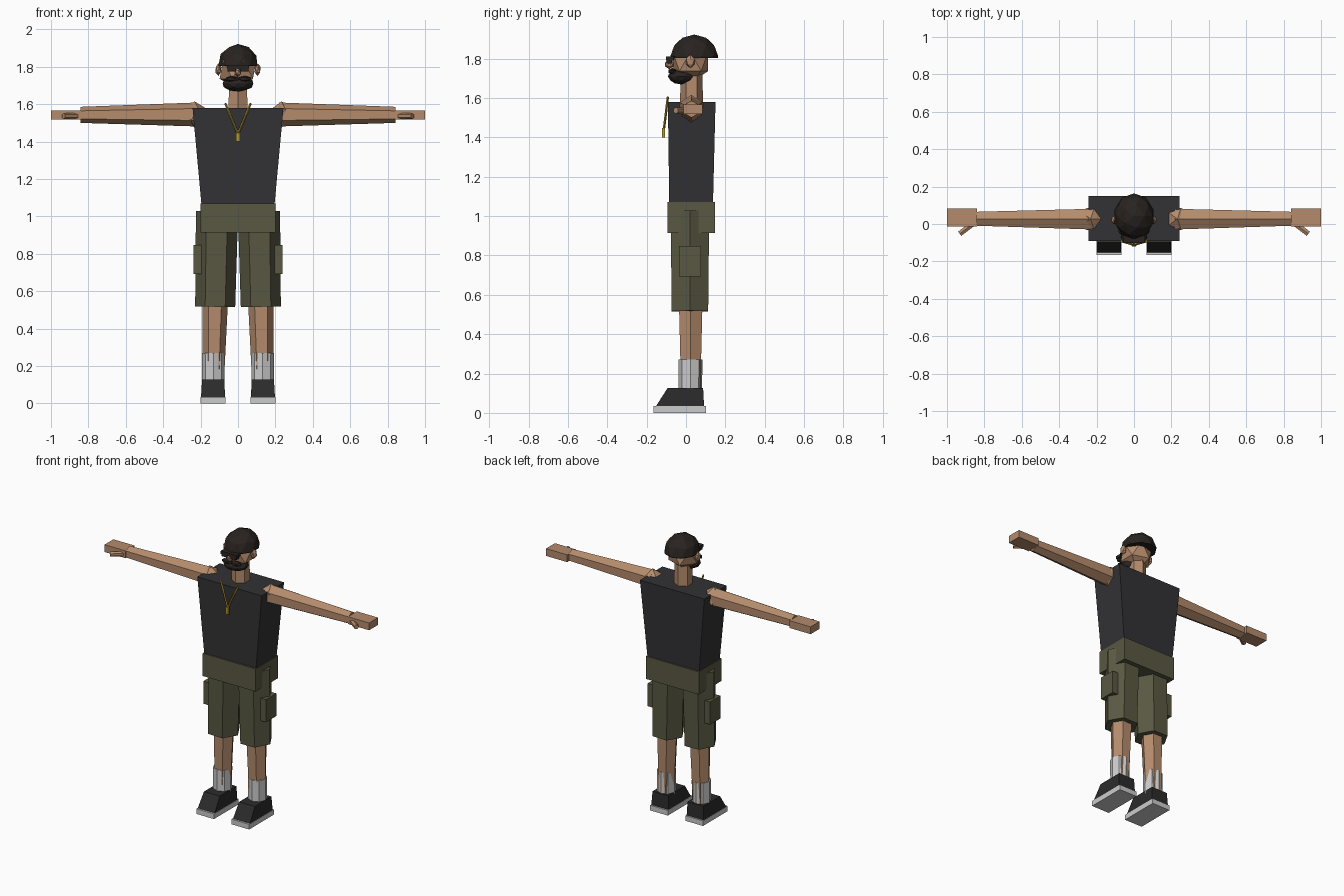
import bpy, bmesh
from math import cos, sin, tau
from mathutils import Vector, Matrix

if "Cube" in bpy.data.objects:
    bpy.data.objects.remove(bpy.data.objects["Cube"])


def material(name, *rgb):
    m = bpy.data.materials.new(name)
    m.diffuse_color = (*rgb, 1)
    m.use_nodes = True
    m.node_tree.nodes["Principled BSDF"].inputs["Base Color"].default_value = m.diffuse_color
    return m


SKIN = material("skin", .46, .26, .15)
SHIRT = material("shirt_cloth", .032, .032, .035)
OLIVE = material("shorts_cloth", .10, .098, .055)
BLACK = material("shoe_black", .024, .024, .025)
HAIR = material("dark_hair", .022, .017, .014)
GOLD = material("gold", .48, .31, .03)


def finish(name, bm, mat=None):
    bmesh.ops.recalc_face_normals(bm, faces=bm.faces)
    me = bpy.data.meshes.new(name)
    bm.to_mesh(me)
    bm.free()
    ob = bpy.data.objects.new(name, me)
    bpy.context.collection.objects.link(ob)
    if mat:
        me.materials.append(mat)
    return ob


def loft(name, low, high, mat=None):
    """Closed solid between two rings of points."""
    bm = bmesh.new()
    a = [bm.verts.new(p) for p in low]
    b = [bm.verts.new(p) for p in high]
    n = len(a)
    bm.faces.new(a)
    bm.faces.new(b)
    for i in range(n):
        j = (i + 1) % n
        bm.faces.new((a[i], a[j], b[j], b[i]))
    return finish(name, bm, mat)


def rect(x0, x1, y0, y1, z):
    return [(x0, y0, z), (x1, y0, z), (x1, y1, z), (x0, y1, z)]


def box(name, x0, x1, y0, y1, z0, z1, mat=None):
    return loft(name, rect(x0, x1, y0, y1, z0), rect(x0, x1, y0, y1, z1), mat)


def prism(name, p0, r0, p1, r1, corner, mat=None, n=6):
    """Tapered n-gon prism from p0 to p1, with a corner towards the given direction."""
    p0, p1 = Vector(p0), Vector(p1)
    axis = (p1 - p0).normalized()
    u = Vector(corner)
    u = (u - axis * u.dot(axis)).normalized()
    v = axis.cross(u)
    ring = lambda p, r: [p + r * (cos(tau * i / n) * u + sin(tau * i / n) * v) for i in range(n)]
    return loft(name, ring(p0, r0), ring(p1, r1), mat)


def ball(name, loc, size, mat, sub=1, cut_z=None):
    """Faceted ellipsoid, optionally cut flat below cut_z."""
    bm = bmesh.new()
    bmesh.ops.create_icosphere(bm, subdivisions=sub, radius=1,
                               matrix=Matrix.LocRotScale(Vector(loc), None, Vector(size)))
    if cut_z is not None:
        geom = bm.verts[:] + bm.edges[:] + bm.faces[:]
        bmesh.ops.bisect_plane(bm, geom=geom, plane_co=(0, 0, cut_z),
                               plane_no=(0, 0, 1), clear_inner=True)
        bmesh.ops.holes_fill(bm, edges=[e for e in bm.edges if e.is_boundary])
    return finish(name, bm, mat)


# Torso and hips
loft("shirt", rect(-.195, .195, -.085, .137, 1.06), rect(-.243, .243, -.092, .15, 1.58), SHIRT)
box("shorts_waist", -.2, .2, -.095, .147, .915, 1.07, OLIVE)

# Neck and head
prism("neck", (0, .028, 1.55), .058, (0, .028, 1.74), .056, (0, 1, 0), SKIN)
ball("head", (0, .022, 1.785), (.11, .105, .11), SKIN)
ball("cap", (0, .042, 1.81), (.109, .122, .112), HAIR, 2, 1.803)
ball("nose", (0, -.085, 1.77), (.02, .024, .024), SKIN)
ball("beard", (0, -.022, 1.71), (.086, .07, .042), HAIR, 2)
box("sunglasses_bar", -.06, .06, -.102, -.06, 1.79, 1.81, HAIR)

# Necklace pendant
box("pendant", -.011, .011, -.121, -.106, 1.40, 1.447, GOLD)

for s, side in ((1, "left"), (-1, "right")):
    def sx(a, b):
        return sorted((s * a, s * b))

    # Face details
    ball(f"ear_{side}", (s * .105, .022, 1.785), (.018, .025, .034), SKIN)
    ball(f"moustache_{side}", (s * .034, -.07, 1.735), (.042, .022, .017), HAIR)
    box(f"sunglasses_lens_{side}", *sx(.012, .055), -.1, -.07, 1.775, 1.805, HAIR)

    # Chain
    prism(f"chain_{side}", (s * .068, -.092, 1.605), .006, (0, -.112, 1.442), .006, (0, 1, 0), GOLD, 4)

    # Arm
    ball(f"shoulder_{side}", (s * .232, .027, 1.545), (.07, .07, .07), SKIN)
    prism(f"arm_{side}", (s * .22, .026, 1.545), .064, (s * .842, .028, 1.543), .043, (0, 0, 1), SKIN)
    box(f"hand_{side}", *sx(.84, 1), -.013, .083, 1.517, 1.567, SKIN)
    prism(f"thumb_{side}", (s * .85, .01, 1.536), .017, (s * .932, -.052, 1.536), .016, (0, 0, 1), SKIN)

    # Shorts leg and cargo pocket
    prism(f"shorts_leg_{side}", (s * .122, .02, .517), .107, (s * .112, .02, 1.027), .113, (1, 0, 0), OLIVE)
    box(f"cargo_pocket_{side}", *sx(.195, .237), -.035, .077, .693, .847, OLIVE)

    # Lower leg, sock and shoe
    prism(f"lower_leg_{side}", (s * .132, .024, .1), .056, (s * .122, .024, .56), .069, (1, 0, 0), SKIN)
    prism(f"sock_{side}", (s * .132, .022, .1), .06, (s * .132, .022, .27), .061, (1, 0, 0), None, 8)
    loft(f"shoe_{side}", rect(*sx(.069, .198), -.155, .092, .03),
         rect(*sx(.073, .192), -.093, .087, .127), BLACK)
    box(f"sole_{side}", *sx(.066, .2), -.165, .102, 0, .035)
